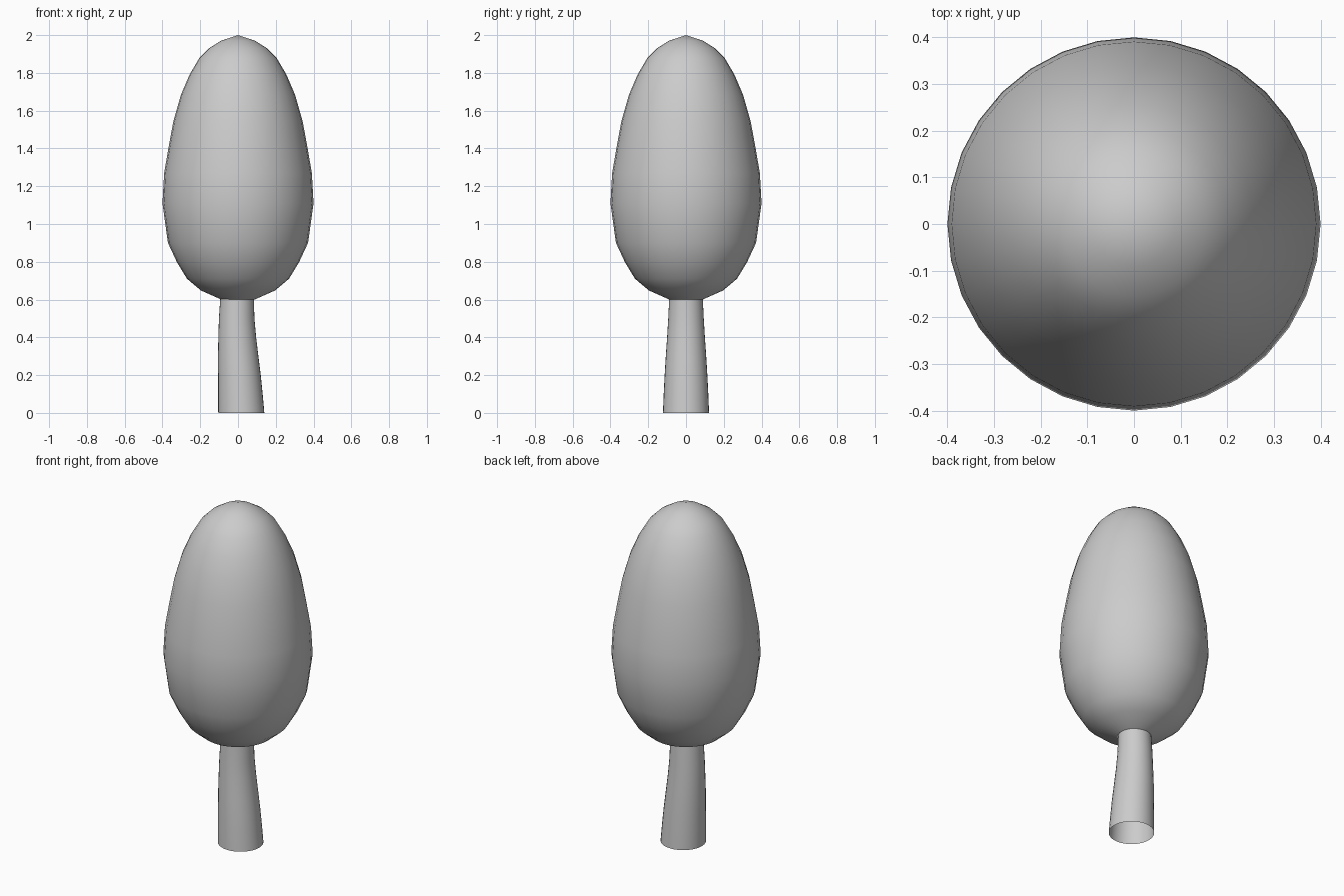
import bpy, bmesh
from math import cos, sin, tau

if "Cube" in bpy.data.objects:
    bpy.data.objects.remove(bpy.data.objects["Cube"])

SIDES = 32


def loft(name, rings):
    """Skin circles given as (centre_x, radius, z); radius 0 makes a pole."""
    bm = bmesh.new()
    loops = []
    for cx, r, z in rings:
        n = SIDES if r else 1
        loops.append([bm.verts.new((cx + r * cos(tau * i / SIDES),
                                    r * sin(tau * i / SIDES), z)) for i in range(n)])
    for a, b in zip(loops, loops[1:]):
        for i in range(SIDES):
            j = (i + 1) % SIDES
            if len(b) == 1:
                bm.faces.new((a[i], a[j], b[0]))
            else:
                bm.faces.new((a[i], a[j], b[j], b[i]))
    for f in bm.faces:
        f.smooth = True
    mesh = bpy.data.meshes.new(name)
    bm.to_mesh(mesh)
    bm.free()
    obj = bpy.data.objects.new(name, mesh)
    bpy.context.collection.objects.link(obj)
    return obj


# egg-shaped foliage, open where it meets the trunk
profile = [(.088, .6), (.196, .648), (.27, .71), (.323, .797), (.371, .9),
           (.4, 1.11), (.391, 1.27), (.366, 1.415), (.342, 1.545), (.302, 1.685),
           (.257, 1.79), (.204, 1.88), (.154, 1.93), (.09, 1.97), (0, 2)]
loft("foliage", [(0, r, z) for r, z in profile])

# tapered, slightly bent trunk, open at the bottom
loft("trunk", [(.0175, .122, 0), (.0125, .118, .1), (.0075, .113, .2),
               (.001, .107, .3), (-.004, .1, .4), (-.007, .094, .5),
               (-.005, .089, .605)])
